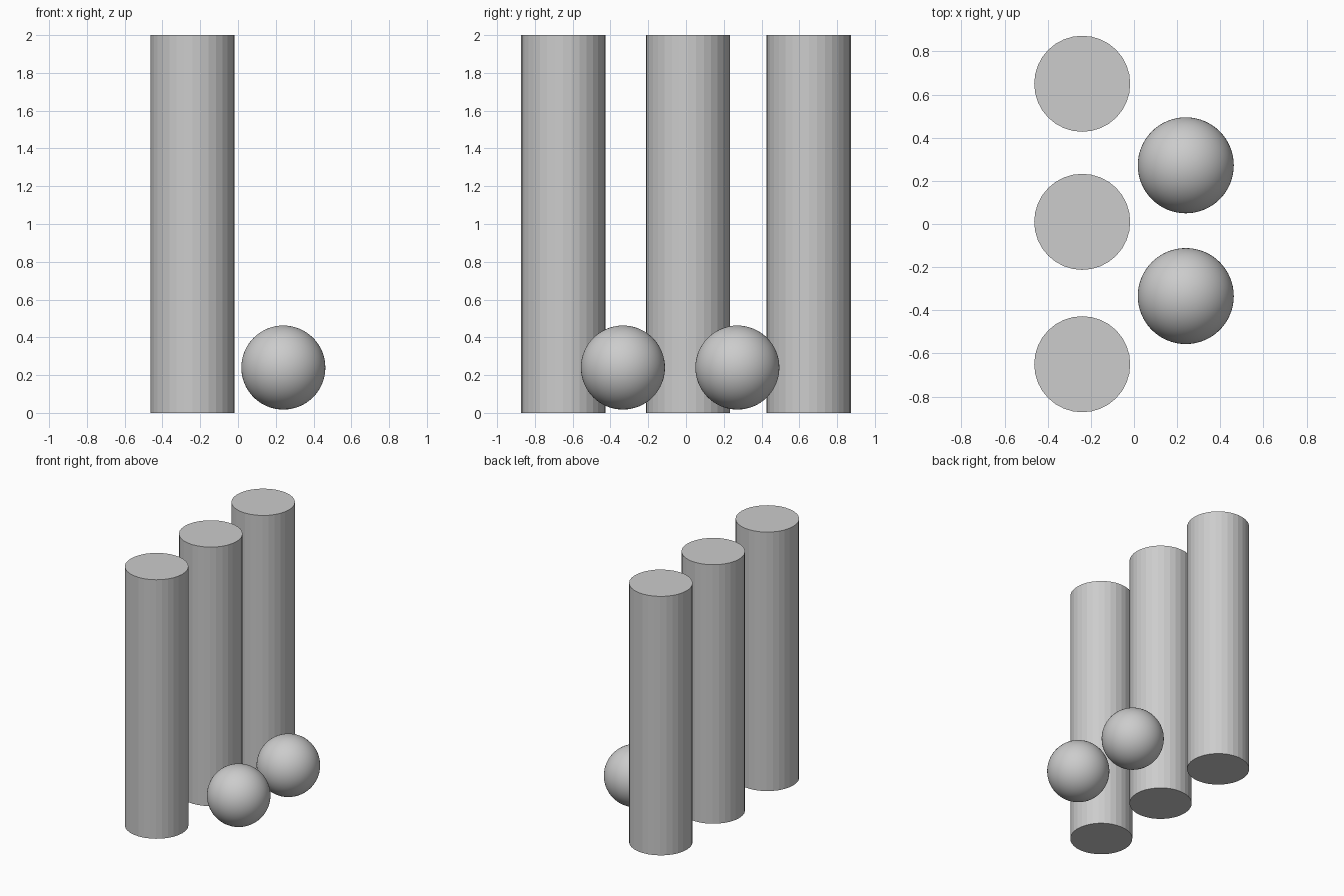
import bpy

if "Cube" in bpy.data.objects:
    bpy.data.objects.remove(bpy.data.objects["Cube"])

R = 0.2225

# single grey used by every part
grey = bpy.data.materials.new("light_grey")
grey.diffuse_color = (0.604, 0.604, 0.604, 1)
grey.use_nodes = True
grey.node_tree.nodes["Principled BSDF"].inputs["Base Color"].default_value = grey.diffuse_color


def finish(name, smooth):
    ob = bpy.context.object
    ob.name = name
    ob.data.materials.append(grey)
    if smooth:
        bpy.ops.object.shade_smooth()


# row of tall faceted columns
for name, y in (("front_column", -0.65), ("middle_column", 0.01), ("back_column", 0.65)):
    bpy.ops.mesh.primitive_cylinder_add(vertices=32, radius=R, depth=2, location=(-0.24, y, 1))
    finish(name, False)

# two smooth balls beside the columns
for name, y in (("front_ball", -0.334), ("back_ball", 0.272)):
    bpy.ops.mesh.primitive_uv_sphere_add(segments=64, ring_count=32, radius=R, location=(0.24, y, 0.24))
    finish(name, True)
